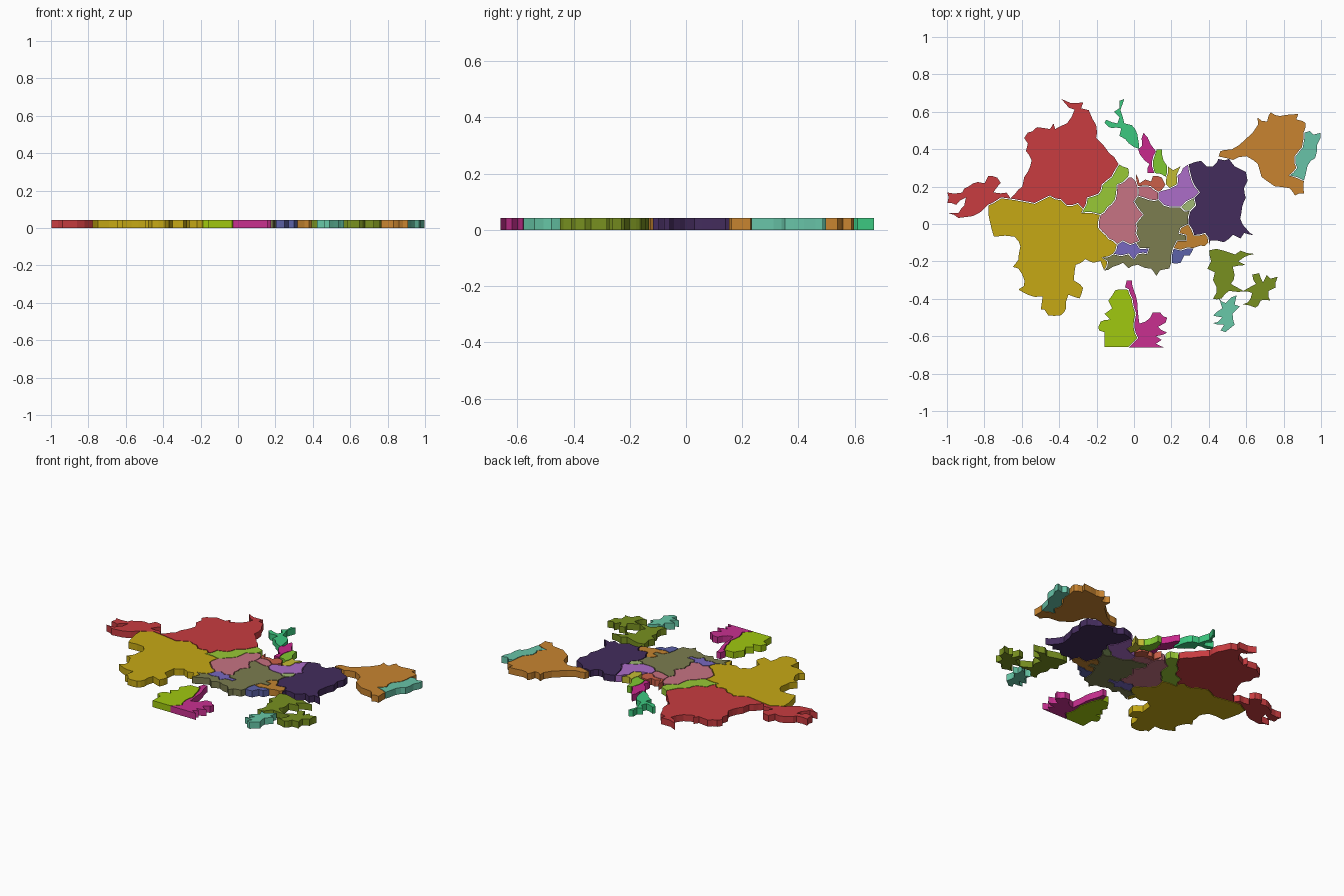
import bpy, bmesh, random
from mathutils import Vector

if "Cube" in bpy.data.objects:
    bpy.data.objects.remove(bpy.data.objects["Cube"])

random.seed(7)
H = 0.043      # slab thickness
GAP = 0.0025   # half of the seam between neighbouring slabs
kinks = {}     # crooked midpoints, remembered so both sides of a border match


def linear(hexcol):
    rgb = [int(hexcol[i:i + 2], 16) / 255 for i in (0, 2, 4)]
    return [c / 12.92 if c < 0.04045 else ((c + 0.055) / 1.055) ** 2.4 for c in rgb] + [1]


def rough(pts):
    """Add a crooked midpoint to long edges."""
    out = []
    for a, b in zip(pts, pts[1:] + pts[:1]):
        out.append(Vector(a) / 100)
        key = tuple(sorted((a, b)))
        lo, hi = Vector(key[0]), Vector(key[1])
        d = hi - lo
        if d.length > 4.5 and max(abs(a[1]), abs(b[1])) < 65:
            if key not in kinks:
                side = Vector((-d.y, d.x)).normalized() * random.uniform(-0.7, 0.7)
                kinks[key] = (lo + d * random.uniform(0.4, 0.6) + side) / 100
            out.append(kinks[key])
    return out


def region(name, color, *outlines):
    """Flat slab extruded from one or more outlines given in hundredths of a unit."""
    bm = bmesh.new()
    for outline in outlines:
        clean = [p for i, p in enumerate(outline) if p != outline[i - 1]]
        f = bm.faces.new([bm.verts.new((p.x, p.y, 0)) for p in rough(clean)])
        f.normal_update()
        if f.normal.z < 0:
            f.normal_flip()
        # pull the outline in a little so seams stay open
        loops = [l.vert for l in f.loops]
        moves = []
        for i, v in enumerate(loops):
            e1 = (v.co - loops[i - 1].co).normalized()
            e2 = (loops[(i + 1) % len(loops)].co - v.co).normalized()
            n = Vector((-e1.y - e2.y, e1.x + e2.x, 0))
            moves.append(n.normalized() * GAP)
        for v, m in zip(loops, moves):
            v.co += m
    top = bmesh.ops.extrude_face_region(bm, geom=bm.faces[:])["geom"]
    bmesh.ops.translate(bm, vec=(0, 0, H), verts=[g for g in top if isinstance(g, bmesh.types.BMVert)])
    bmesh.ops.recalc_face_normals(bm, faces=bm.faces[:])
    me = bpy.data.meshes.new(name)
    bm.to_mesh(me)
    bm.free()
    mat = bpy.data.materials.new(name + "_paint")
    mat.diffuse_color = linear(color)
    mat.use_nodes = True
    mat.node_tree.nodes["Principled BSDF"].inputs["Base Color"].default_value = mat.diffuse_color
    me.materials.append(mat)
    bpy.context.collection.objects.link(bpy.data.objects.new(name, me))


def rev(border):
    return border[::-1]


# shared borders between neighbouring slabs
red_gold = [(-78, 10), (-71, 14), (-53, 11), (-45, 15), (-39, 13), (-36, 10), (-30, 11), (-27, 8)]
red_lime = [(-27, 8), (-25, 14), (-19, 16), (-17, 21), (-12, 25), (-8, 32)]
gold_lime = [(-27, 8), (-28, 6), (-22, 6), (-18, 5)]
lime_pink = [(-18, 5), (-14, 9), (-10, 13), (-9, 21), (-3, 25)]
gold_pink = [(-18, 5), (-19, -2), (-15, -6), (-11, -9), (-9, -11)]
pink_olive = [(2, 15), (0, 12), (5, 5), (1, 0), (1, -5), (3, -9), (1, -10)]
pink_violet = [(1, -10), (-2, -11), (-6, -9), (-9, -11)]
gold_violet = [(-9, -11), (-11, -16)]
gold_olive = [(-11, -16), (-17, -18), (-14, -20), (-16, -25)]
violet_olive = [(-11, -16), (-7, -17), (-3, -16), (0, -19), (2, -16), (7, -16), (8, -13), (3, -13), (1, -10)]
salmon_olive = [(2, 15), (8, 13), (13, 13)]
purple_olive = [(13, 13), (16, 10), (22, 9), (25, 9)]
sage_olive = [(25, 9), (27, 7), (30, 7)]
dark_olive = [(30, 7), (29, 0)]
orange_olive = [(29, 0), (25, -2), (24, -5), (28, -6), (28, -9), (23, -9), (21, -13)]
blue_olive = [(21, -13), (20, -17), (20, -21)]
dark_orange = [(29, 0), (31, -3), (32, -6), (38, -5), (40, -10)]
dark_purple = [(29, 32), (31, 23), (35, 17), (32, 14)]
dark_sage = [(32, 14), (33, 10), (30, 7)]
purple_sage = [(32, 14), (28, 12), (25, 9)]
teal_amber = [(91, 49), (90, 41), (86, 36), (87, 30), (83, 26), (91, 23)]
south_border = [(-3, -35), (-1, -40), (1, -48), (0, -55), (2, -61), (-3, -66)]

# western half
region("northwest_region", "C83C40", red_gold + red_lime + [
    (-13, 38), (-20, 46), (-20, 53), (-24, 61), (-28, 62), (-27, 65), (-34, 65), (-39, 67),
    (-35, 62), (-32, 61), (-36, 54), (-42, 51), (-43, 54), (-45, 51), (-52, 52), (-57, 49), (-59, 46),
    (-57, 43), (-58, 39), (-55, 34), (-57, 28), (-59, 25), (-60, 20), (-64, 16), (-66, 14), (-68, 17),
    (-75, 17), (-71, 22), (-73, 25), (-78, 26), (-80, 22), (-86, 22), (-91, 19), (-92, 17), (-100, 17),
    (-100, 11), (-95, 10), (-90, 14), (-91, 10), (-94, 6), (-100, 6), (-94, 3), (-86, 4), (-79, 9)])
region("southwest_region", "C6A915", red_gold + gold_lime + gold_pink + gold_violet + gold_olive + [
    (-18, -20), (-22, -21), (-26, -19), (-31, -22), (-32, -30), (-27, -34), (-29, -40), (-35, -38),
    (-36, -45), (-39, -49), (-46, -49), (-48, -46), (-50, -46), (-49, -39), (-57, -38), (-62, -35),
    (-59, -33), (-60, -27), (-62, -24), (-65, -23), (-62, -19), (-61, -12), (-64, -7), (-75, -7), (-77, 0)])

# centre
region("west_border_strip", "98C836", rev(red_lime) + gold_lime + lime_pink + [(-3, 30), (-6, 31)])
region("central_pink_region", "C77483", rev(lime_pink) + gold_pink + rev(pink_violet) + rev(pink_olive)
       + [(2, 20), (1, 23), (-1, 25)])
region("central_violet_strip", "7768C0", pink_violet + gold_violet + violet_olive)
region("central_olive_region", "7C7D50", pink_olive + rev(violet_olive) + gold_olive + [
    (-11, -23), (-6, -21), (-3, -24), (2, -22), (9, -24), (12, -28), (14, -25), (19, -24)]
    + rev(blue_olive) + rev(orange_olive) + rev(dark_olive) + rev(sage_olive) + rev(purple_olive)
    + rev(salmon_olive))
region("central_salmon_strip", "C77080", salmon_olive + [(13, 17), (9, 20), (2, 20)])
region("central_coral_strip", "CB6048", [
    (2, 20), (1, 23), (1, 27), (3, 22), (6, 24), (9, 23), (10, 26), (15, 25), (17, 21), (15, 18),
    (13, 17), (9, 20)])
region("central_purple_region", "AC6DC8", purple_olive + rev(purple_sage) + rev(dark_purple) + [
    (26, 30), (23, 26), (23, 21), (19, 19), (15, 18), (13, 17)])
region("sage_patch", "A0BA74", purple_sage + sage_olive + rev(dark_sage))
region("south_orange_strip", "C48430", orange_olive + [(25, -14), (32, -13), (38, -12)] + rev(dark_orange))
region("south_blue_patch", "5C62A8", blue_olive + [
    (25, -21), (27, -17), (30, -17), (32, -13), (25, -14)])

# northern chain
region("north_green_region", "3CC880", [
    (-5, 67), (-7, 61), (-5, 54), (-1, 53), (2, 48), (3, 40), (-3, 43), (-8, 47), (-7, 51), (-12, 51),
    (-16, 54), (-15, 56), (-9, 54), (-8, 57), (-11, 60), (-8, 62), (-8, 66)])
region("north_magenta_region", "C8288C", [
    (5, 49), (9, 43), (12, 39), (10, 34), (11, 27), (7, 27), (8, 32), (3, 37), (2, 40), (4, 42)])
region("north_lime_region", "80C830", [
    (12, 40), (15, 40), (16, 34), (18, 31), (17, 25), (11, 27), (10, 34)])
region("north_yellow_region", "C4BC34", [
    (18, 31), (21, 29), (25, 31), (23, 26), (23, 21), (19, 19), (17, 21), (17, 25)])

# eastern half
region("east_dark_region", "432C5C", dark_purple + dark_sage + dark_olive + dark_orange + [
    (40, -12), (41, -9), (48, -10), (53, -6), (57, -8), (59, -5), (64, -6), (60, -2), (57, 3), (58, 9),
    (60, 14), (59, 19), (61, 23), (60, 28), (54, 31), (51, 35), (45, 35), (42, 31), (39, 31), (36, 34)])
region("northeast_amber_region", "C88430", teal_amber + [
    (91, 16), (86, 15), (83, 19), (75, 20), (68, 25), (66, 32), (60, 36), (53, 34), (45, 36), (46, 39),
    (52, 40), (60, 46), (66, 53), (66, 57), (71, 55), (73, 60), (78, 58), (88, 59), (87, 56), (92, 54)])
region("northeast_teal_strip", "68C4A8", teal_amber + [
    (93, 31), (97, 35), (98, 42), (100, 46), (100, 49), (96, 48), (94, 50)])

# southern islands
region("southeast_olive_islands", "789020", [
    (40, -14), (44, -13), (48, -14), (54, -16), (57, -14), (65, -16), (59, -18), (56, -20), (60, -22),
    (53, -23), (54, -27), (52, -32), (59, -36), (51, -36), (47, -40), (42, -40), (44, -34), (42, -30), (43, -26),
    (39, -24), (41, -20)], [
    (63, -27), (67, -26), (69, -31), (71, -27), (73, -29), (77, -28), (76, -34), (72, -36), (73, -41), (68, -41),
    (65, -45), (58, -43), (62, -40), (63, -37), (58, -36), (61, -34), (65, -32)])
region("southeast_teal_island", "68C8A8", [
    (45, -39), (49, -42), (52, -39), (55, -38), (54, -43), (57, -44), (53, -48), (54, -54), (49, -58),
    (46, -57), (48, -54), (42, -53), (47, -50), (42, -49), (47, -45)])
region("south_lime_region", "A0C810", south_border + [
    (-16, -66), (-16, -58), (-19, -57), (-18, -52), (-13, -51), (-16, -48), (-12, -45), (-14, -41), (-10, -35)])
region("south_magenta_region", "C83090", rev(south_border) + [
    (-5, -34), (-4, -30), (-1, -30), (0, -35), (2, -42), (3, -53), (6, -52), (10, -47), (14, -47), (18, -50),
    (17, -53), (13, -55), (18, -58), (12, -60), (15, -62), (12, -64), (16, -66)])
